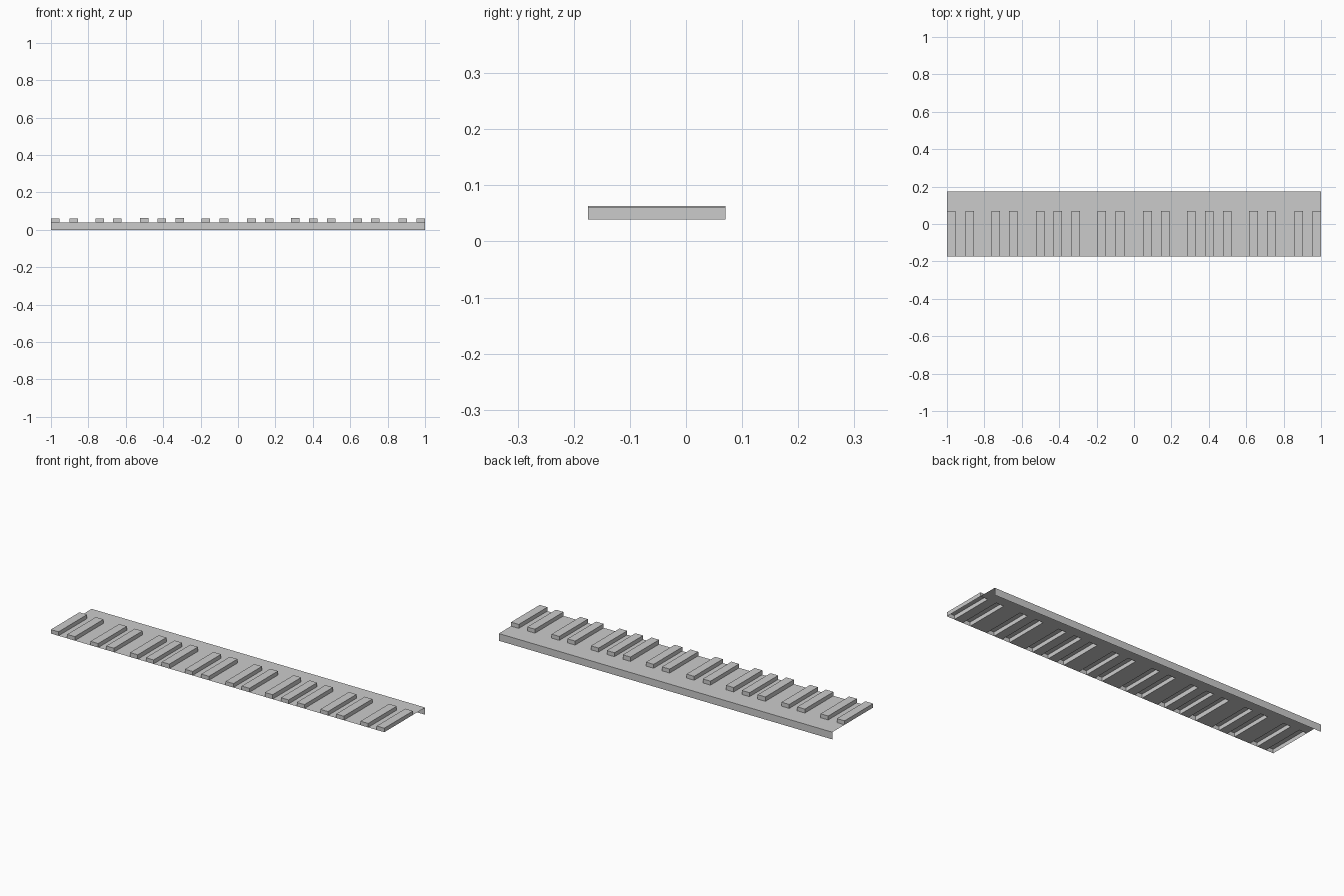
import bpy, bmesh

if "Cube" in bpy.data.objects:
    bpy.data.objects.remove(bpy.data.objects["Cube"])

# Key spans (left, right, top height) along the strip
LEFTS = [-1.0, -0.902, -0.762, -0.668, -0.525, -0.43, -0.335, -0.196, -0.098,
         0.049, 0.145, 0.284, 0.38, 0.475, 0.616, 0.711, 0.857, 0.954]
WIDTH = 0.046
HIGH = {-0.525, -0.335, 0.284}
FRONT, STEP, BACK = -0.175, 0.07, 0.175
DECK, TOP, TALL = 0.039, 0.0605, 0.063

bm = bmesh.new()


def quad(*pts):
    bm.faces.new([bm.verts.new(p) for p in pts])


def flat(x0, x1, y0, y1, z):
    quad((x0, y0, z), (x1, y0, z), (x1, y1, z), (x0, y1, z))


# Raised hollow keys, open underneath
for x0 in LEFTS:
    x1 = x0 + WIDTH
    t = TALL if x0 in HIGH else TOP
    flat(x0, x1, FRONT, STEP, t)
    quad((x0, STEP, DECK), (x0, FRONT, DECK), (x0, FRONT, t), (x0, STEP, t))
    quad((x1, FRONT, DECK), (x1, STEP, DECK), (x1, STEP, t), (x1, FRONT, t))
    quad((x0, FRONT, DECK), (x1, FRONT, DECK), (x1, FRONT, t), (x0, FRONT, t))
    quad((x1, STEP, DECK), (x0, STEP, DECK), (x0, STEP, t), (x1, STEP, t))

# Deck between the keys
for a, b in zip(LEFTS, LEFTS[1:]):
    flat(a + WIDTH, b, FRONT, STEP, DECK)

# Rear deck and the lip folded down behind it
edges = sorted([x for a in LEFTS for x in (a, a + WIDTH)])
for x0, x1 in zip(edges, edges[1:]):
    flat(x0, x1, STEP, BACK, DECK)
    quad((x1, BACK, 0), (x0, BACK, 0), (x0, BACK, DECK), (x1, BACK, DECK))

bmesh.ops.remove_doubles(bm, verts=bm.verts, dist=1e-5)
mesh = bpy.data.meshes.new("keyboard_strip")
bm.to_mesh(mesh)
bm.free()
strip = bpy.data.objects.new("keyboard_strip", mesh)
bpy.context.collection.objects.link(strip)
